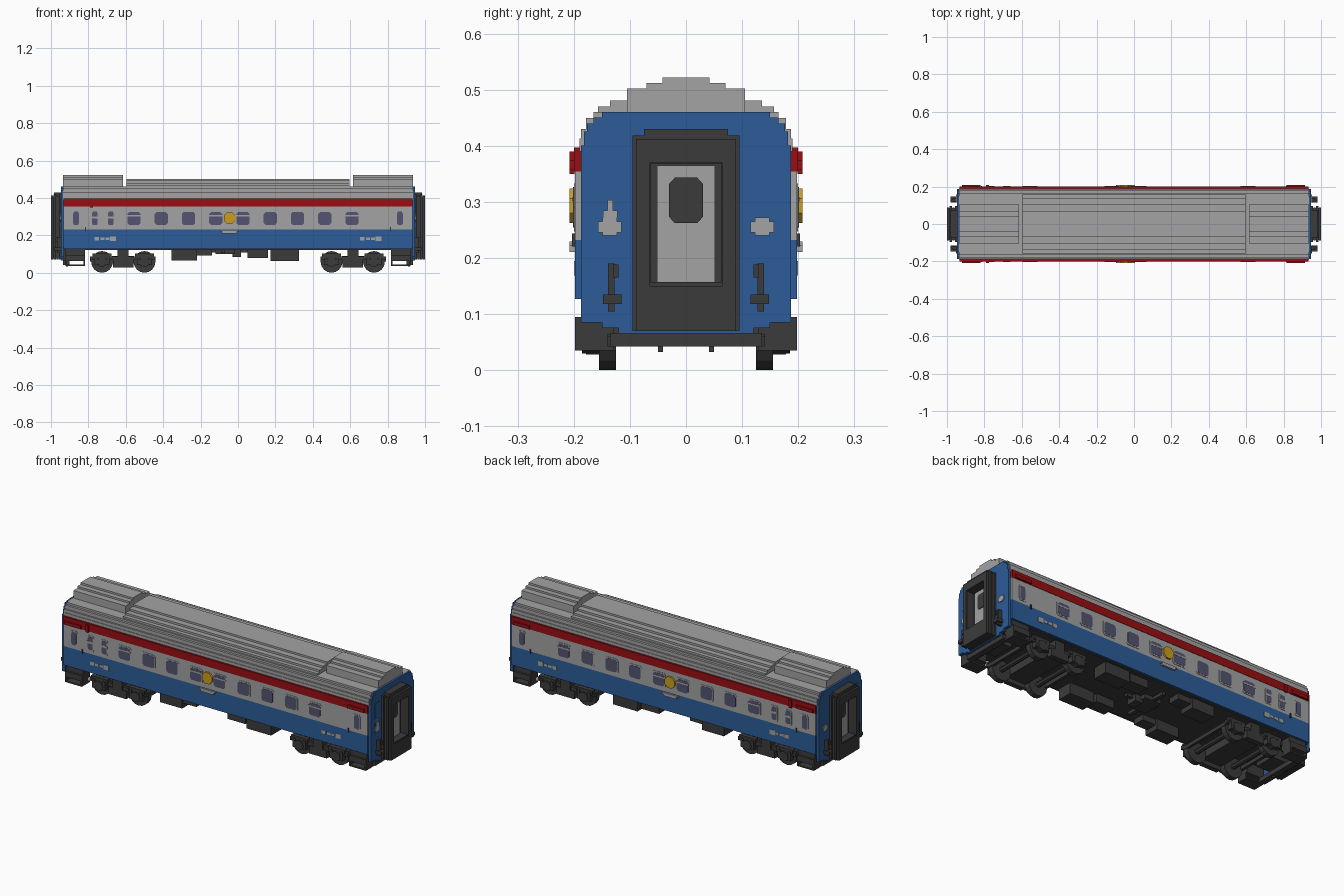
import bpy, bmesh, math
from mathutils import Matrix, Vector

if "Cube" in bpy.data.objects:
    bpy.data.objects.remove(bpy.data.objects["Cube"])


def lin(c):
    c /= 255
    return c / 12.92 if c <= 0.04045 else ((c + 0.055) / 1.055) ** 2.4


def material(name, *rgb):
    m = bpy.data.materials.new(name)
    m.use_nodes = True
    col = [lin(c) for c in rgb] + [1]
    m.diffuse_color = col
    m.node_tree.nodes["Principled BSDF"].inputs["Base Color"].default_value = col
    return m


BLUE = material("blue paint", 44, 92, 152)
GREY = material("light grey", 163, 163, 163)
RED = material("red paint", 152, 14, 18)
DARK = material("dark grey", 59, 59, 59)
YELLOW = material("yellow", 204, 158, 32)
GLASS = material("window glass", 84, 84, 114)


def finish(name, bm, mat):
    bmesh.ops.recalc_face_normals(bm, faces=bm.faces)
    me = bpy.data.meshes.new(name)
    bm.to_mesh(me)
    bm.free()
    me.materials.append(mat)
    ob = bpy.data.objects.new(name, me)
    bpy.context.collection.objects.link(ob)
    return ob


def signs(axis, sym):
    return (1, -1) if axis in sym else (1,)


def boxes(name, mat, items, sym=""):
    """Boxes (x0, x1, y0, y1, z0, z1), repeated across x and/or y."""
    bm = bmesh.new()
    for x0, x1, y0, y1, z0, z1 in items:
        for sx in signs("x", sym):
            for sy in signs("y", sym):
                c = Vector((sx * (x0 + x1) / 2, sy * (y0 + y1) / 2, (z0 + z1) / 2))
                s = Matrix.Diagonal((x1 - x0, y1 - y0, z1 - z0, 1))
                bmesh.ops.create_cube(bm, size=1, matrix=Matrix.Translation(c) @ s)
    return finish(name, bm, mat)


def prism(bm, pts, depth):
    """Extrude a closed loop of points along a vector."""
    face = bm.faces.new([bm.verts.new(p) for p in pts])
    new = bmesh.ops.extrude_face_region(bm, geom=[face])["geom"]
    bmesh.ops.translate(bm, vec=depth, verts=[v for v in new if isinstance(v, bmesh.types.BMVert)])
    bm.faces.new([v for v in reversed(face.verts)]) if not face.is_valid else None


def stepped(name, mat, x0, x1, z0, steps, sym=""):
    """Stepped cross-section: (half width, top height) from the bottom up."""
    right = []
    z = z0
    for hw, top in steps:
        right += [(hw, z), (hw, top)]
        z = top
    loop = right + [(-y, z) for y, z in reversed(right)]
    bm = bmesh.new()
    for s in signs("x", sym):
        prism(bm, [(s * x0, y, z) for y, z in loop], Vector((s * (x1 - x0), 0, 0)))
    return finish(name, bm, mat)


def plates(name, mat, items, y, thick, cut):
    """Corner-cut plates (x, z, width, height) on both long sides."""
    bm = bmesh.new()
    for x, z, w, h in items:
        a, b = w / 2, h / 2
        cx, cz = cut * w, cut * h
        loop = [(-a + cx, -b), (a - cx, -b), (a, -b + cz), (a, b - cz),
                (a - cx, b), (-a + cx, b), (-a, b - cz), (-a, -b + cz)]
        for s in (1, -1):
            prism(bm, [(x + u, s * y, z + v) for u, v in loop], Vector((0, s * thick, 0)))
    return finish(name, bm, mat)


def cylinders(name, mat, items, sides=16, sym="xy"):
    """Cylinders along y: (x, y0, y1, z, radius)."""
    bm = bmesh.new()
    for x, y0, y1, z, r in items:
        for sx in signs("x", sym):
            for sy in signs("y", sym):
                m = Matrix.Translation((sx * x, sy * (y0 + y1) / 2, z)) @ Matrix.Rotation(math.pi / 2, 4, "X")
                bmesh.ops.create_cone(bm, cap_ends=True, segments=sides, radius1=r, radius2=r,
                                      depth=y1 - y0, matrix=m)
    return finish(name, bm, mat)


# Body shell and painted side bands
boxes("floor", DARK, [(-0.935, 0.935, -0.187, 0.187, 0.122, 0.14)])
boxes("lower_side_band", BLUE, [(-0.932, 0.932, -0.198, 0.198, 0.127, 0.232)])
boxes("window_band", GREY, [(-0.932, 0.932, -0.198, 0.198, 0.232, 0.354)])
boxes("red_band", RED, [(-0.932, 0.932, -0.2, 0.2, 0.354, 0.397)])

# Stepped roof: shell, long centre ridge, taller end housings
stepped("roof_shell", GREY, -0.935, 0.935, 0.39,
        [(0.19, 0.413), (0.187, 0.43), (0.178, 0.449), (0.165, 0.46)])
stepped("roof_ridge", GREY, -0.595, 0.595, 0.455,
        [(0.157, 0.47), (0.135, 0.481), (0.105, 0.492), (0.07, 0.502)])
stepped("roof_end_housing", GREY, 0.615, 0.935, 0.455,
        [(0.105, 0.502), (0.07, 0.512), (0.042, 0.522)], "x")

# End walls with rounded tops
stepped("end_wall", BLUE, 0.93, 0.946, 0.065,
        [(0.12, 0.075), (0.15, 0.085), (0.187, 0.40), (0.182, 0.425), (0.176, 0.44),
         (0.165, 0.45), (0.15, 0.46)], "x")
boxes("end_wall_panel", BLUE, [(0.945, 0.948, -0.157, -0.115, 0.315, 0.397),
                               (0.945, 0.948, -0.157, -0.115, 0.235, 0.285)], "x")
boxes("end_wall_marker", GREY, [(0.945, 0.951, 0.115, 0.157, 0.245, 0.265),
                                (0.945, 0.951, 0.123, 0.149, 0.24, 0.272)], "xy")
boxes("end_wall_lamp", GREY, [(0.945, 0.951, -0.148, -0.122, 0.272, 0.285),
                              (0.945, 0.951, -0.14, -0.13, 0.285, 0.303)], "x")

# Gangway bellows: hollow frame with ribs
ribs = []
for i in range(4):
    a = 0.945 + i * 0.0145
    e = 0.0 if i % 2 else 0.006
    w, t = 0.089 + e, 0.412 + e
    ribs += [(a, a + 0.0115, 0.065, w, 0.07, t), (a, a + 0.0115, -w, -0.065, 0.07, t),
             (a, a + 0.0115, -0.066, 0.066, 0.37, t), (a, a + 0.0115, -0.066, 0.066, 0.07, 0.15)]
boxes("gangway_ribs", DARK, ribs, "x")
boxes("gangway_sleeve", DARK, [(0.94, 0.997, 0.063, 0.086, 0.075, 0.408),
                               (0.94, 0.997, -0.086, -0.063, 0.075, 0.408),
                               (0.94, 0.997, -0.064, 0.064, 0.368, 0.408),
                               (0.94, 0.997, -0.064, 0.064, 0.075, 0.157),
                               (0.94, 0.985, -0.075, 0.075, 0.405, 0.43),
                               (0.94, 0.952, -0.064, 0.064, 0.15, 0.37)], "x")
boxes("end_door", GREY, [(0.95, 0.956, -0.052, 0.052, 0.157, 0.365)], "x")
bm = bmesh.new()
for s in (1, -1):
    prism(bm, [(s * 0.955, y, z) for y, z in
               ((-0.02, 0.262), (0.02, 0.262), (0.03, 0.273), (0.03, 0.332),
                (0.02, 0.343), (-0.02, 0.343), (-0.03, 0.332), (-0.03, 0.273))],
          Vector((s * 0.004, 0, 0)))
finish("end_door_window", bm, DARK)
boxes("coupler", DARK, [(0.95, 1.0, -0.032, 0.032, 0.075, 0.105), (0.96, 1.0, -0.02, 0.02, 0.1, 0.116)], "x")
boxes("end_hoses", DARK, [(0.945, 0.968, 0.127, 0.139, 0.105, 0.19), (0.945, 0.982, 0.115, 0.148, 0.118, 0.135),
                          (0.945, 0.975, 0.12, 0.13, 0.165, 0.188)], "xy")

# Windows on both sides
main = [-0.556 + i * 0.1457 for i in range(9)]
wide = [(x, 0.29, 0.084, 0.082) for x in main]
small = [(x, 0.29, 0.044, 0.086) for x in (-0.866, -0.765, -0.68, 0.866)]
plates("window_frames", GREY, wide + small, 0.197, 0.003, 0.12)
plates("window_panes", GLASS, [(x, z, w - 0.014, h - 0.014) for x, z, w, h in wide + small], 0.199, 0.002, 0.14)
bars = [(x, 0.305, 0.078, 0.008) for x in (main[0], main[3], main[4], main[8])]
bars += [(x, 0.295, 0.04, 0.012) for x in (-0.765, -0.68)]
plates("window_bars", GREY, bars, 0.2, 0.002, 0)

# Side emblem, nameplates, destination boards and door handles
plates("round_emblem", YELLOW, [(-0.045, 0.293, 0.062, 0.062)], 0.197, 0.011, 0.29)
plates("emblem_plate", GREY, [(-0.045, 0.225, 0.1, 0.008), (-0.045, 0.217, 0.08, 0.012)], 0.197, 0.011, 0)
marks = []
for s in (-1, 1):
    marks += [(s * 0.71 + dx, 0.182, w, h) for dx, w, h in
              ((-0.045, 0.025, 0.02), (-0.015, 0.022, 0.014), (0.012, 0.02, 0.012), (0.042, 0.032, 0.026))]
plates("side_marking_plates", GREY, marks, 0.197, 0.003, 0)
plates("destination_boards", RED, [(-0.87, 0.366, 0.1, 0.018), (0.865, 0.366, 0.1, 0.018),
                                   (-0.782, 0.37, 0.016, 0.04)], 0.199, 0.009, 0)
plates("door_handles", DARK, [(x, 0.232, 0.006, 0.024) for x in (-0.815, 0.815)], 0.197, 0.006, 0)

# Entry steps: solid box above an open tread frame
boxes("entry_steps", DARK, [(0.818, 0.922, 0.128, 0.187, 0.07, 0.125), (0.818, 0.922, 0.128, 0.198, 0.064, 0.095),
                            (0.818, 0.826, 0.14, 0.198, 0.035, 0.07), (0.914, 0.922, 0.14, 0.198, 0.035, 0.07),
                            (0.818, 0.922, 0.128, 0.198, 0.035, 0.043)], "xy")
boxes("end_beam", DARK, [(0.9, 0.935, -0.135, 0.135, 0.042, 0.066), (0.82, 0.935, -0.06, 0.06, 0.066, 0.125)], "x")
boxes("beam_pins", DARK, [(0.91, 0.92, 0.041, 0.05, 0.032, 0.045)], "xy")

# Bogies: wheels, axles, side frames, springs and bolster
axles = (0.5, 0.727)
cylinders("wheels", DARK, [(x, 0.125, 0.155, 0.058, 0.058) for x in axles])
cylinders("axles", DARK, [(x, -0.17, 0.17, 0.058, 0.014) for x in axles], 8, "x")
cylinders("axle_boxes", DARK, [(x, 0.15, 0.185, 0.058, 0.028) for x in axles], 8)
frame = [(0.44, 0.79, 0.155, 0.172, 0.068, 0.088), (0.56, 0.668, 0.15, 0.178, 0.028, 0.07),
         (0.585, 0.643, 0.11, 0.178, 0.07, 0.123)]
for x in axles:
    frame += [(x - 0.05, x + 0.05, 0.155, 0.178, 0.078, 0.102), (x - 0.04, x - 0.024, 0.155, 0.182, 0.04, 0.09),
              (x + 0.024, x + 0.04, 0.155, 0.182, 0.04, 0.09)]
boxes("bogie_side_frames", DARK, frame, "xy")
boxes("bogie_bolster", DARK, [(0.555, 0.673, -0.156, 0.156, 0.05, 0.09), (0.585, 0.643, -0.06, 0.06, 0.08, 0.125),
                              (0.44, 0.455, -0.156, 0.156, 0.06, 0.08),
                              (0.775, 0.79, -0.156, 0.156, 0.06, 0.08)], "x")

# Underfloor equipment
boxes("underfloor_boxes", DARK, [(-0.355, -0.22, 0.09, 0.175, 0.066, 0.125), (-0.22, -0.14, 0.1, 0.165, 0.092, 0.125),
                                 (0.05, 0.16, 0.09, 0.165, 0.078, 0.125), (0.175, 0.325, 0.09, 0.175, 0.062, 0.125)], "y")
boxes("brake_gear", DARK, [(-0.12, -0.02, -0.06, 0.06, 0.1, 0.125), (-0.03, 0.015, -0.03, 0.03, 0.085, 0.125),
                           (-0.09, -0.07, -0.13, 0.13, 0.105, 0.125), (-0.14, 0.05, -0.01, 0.01, 0.108, 0.125)])
